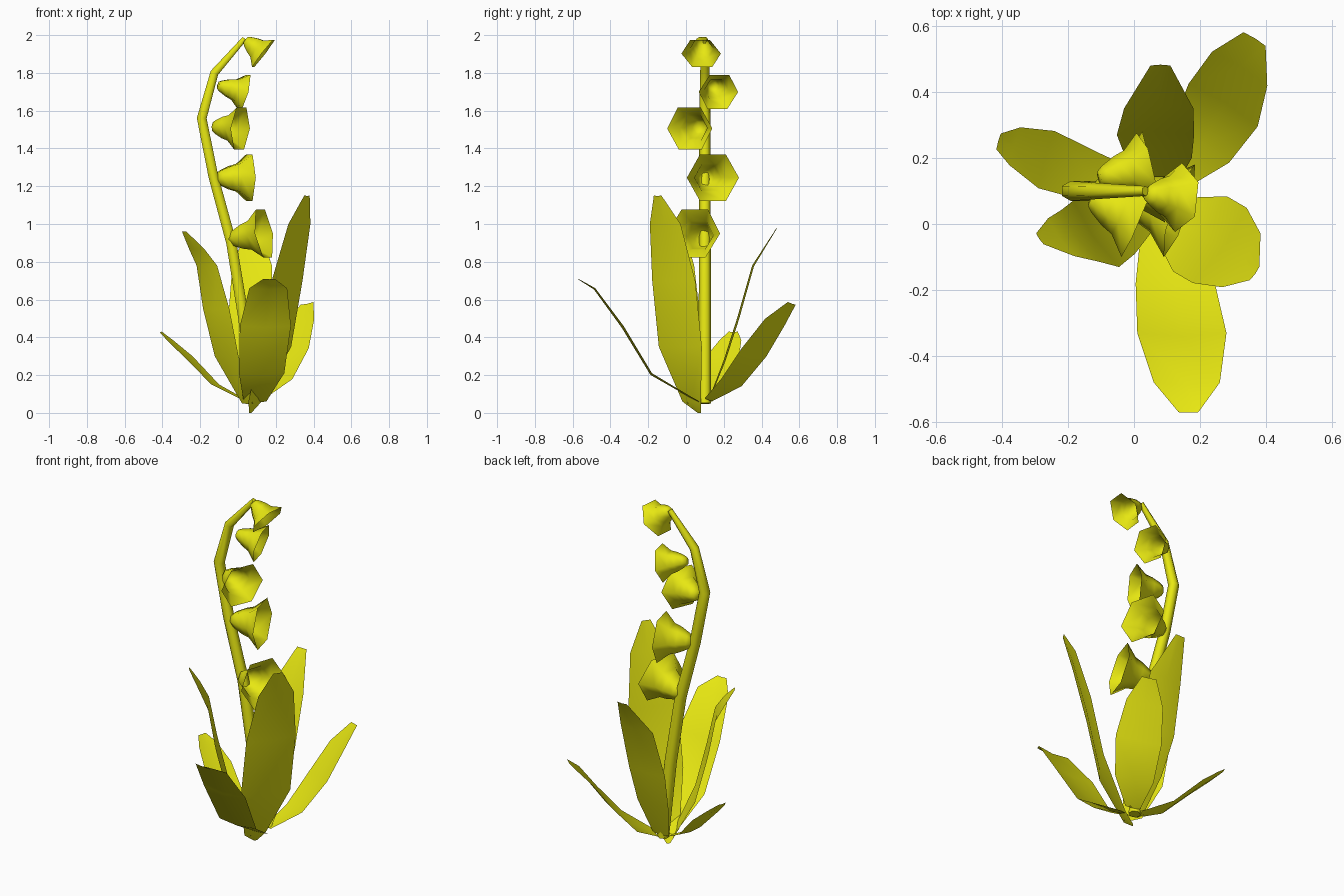
import bpy
import bmesh
from math import cos, sin, tau, radians
from mathutils import Vector

cube = bpy.data.objects.get("Cube")
if cube:
    bpy.data.objects.remove(cube, do_unlink=True)

yellow = bpy.data.materials.new("bright yellow")
yellow.use_nodes = True
COLOUR = (0.8, 0.8, 0.006, 1)
yellow.diffuse_color = COLOUR
yellow.node_tree.nodes["Principled BSDF"].inputs["Base Color"].default_value = COLOUR


def skin(name, rows, closed=False, cap=False):
    """Bridge rows of points into a smooth surface."""
    bm = bmesh.new()
    rings = [[bm.verts.new(p) for p in row] for row in rows]
    n = len(rows[0])
    for a, b in zip(rings, rings[1:]):
        for i in range(n if closed else n - 1):
            j = (i + 1) % n
            bm.faces.new((a[i], a[j], b[j], b[i]))
    if cap:
        bm.faces.new(rings[0][::-1])
    mesh = bpy.data.meshes.new(name)
    bm.to_mesh(mesh)
    bm.free()
    mesh.materials.append(yellow)
    obj = bpy.data.objects.new(name, mesh)
    bpy.context.collection.objects.link(obj)
    bpy.ops.object.select_all(action="DESELECT")
    obj.select_set(True)
    bpy.context.view_layer.objects.active = obj
    bpy.ops.object.shade_smooth_by_angle(angle=radians(60))
    return obj


def leaf(name, side, spine):
    """Spine entries are (x, y, z, half width); side points across the blade."""
    side = Vector(side).normalized()
    pts = [Vector(s[:3]) for s in spine]
    rows = []
    for i, p in enumerate(pts):
        along = pts[min(i + 1, len(pts) - 1)] - pts[max(i - 1, 0)]
        up = along.cross(side).normalized()
        if up.z < 0:
            up = -up
        w = side * spine[i][3]
        rows.append([p - w, p - up * spine[i][3] * 0.1, p + w])
    skin(name, rows)


# Leaves around the base
leaf("front_leaf", (1, 0, 0), [
    (0.09, 0.07, 0.06, 0.06), (0.125, -0.18, 0.21, 0.12), (0.145, -0.33, 0.46, 0.135),
    (0.16, -0.48, 0.66, 0.10), (0.165, -0.57, 0.71, 0.03)])
leaf("tall_left_leaf", (0.58, 0.81, 0), [
    (0.065, 0.07, 0.0, 0.01), (0.09, 0.03, 0.06, 0.06), (0.2, -0.03, 0.35, 0.14),
    (0.26, -0.065, 0.7, 0.14), (0.325, -0.11, 1.0, 0.10), (0.365, -0.15, 1.15, 0.025)])
leaf("back_left_leaf", (0.84, -0.52, 0.18), [
    (0.11, 0.12, 0.07, 0.04), (0.2, 0.24, 0.16, 0.105), (0.27, 0.36, 0.32, 0.125),
    (0.32, 0.47, 0.48, 0.10), (0.365, 0.56, 0.58, 0.04)])
leaf("back_leaf", (1, 0, 0), [
    (0.08, 0.12, 0.07, 0.05), (0.075, 0.2, 0.28, 0.10), (0.065, 0.27, 0.5, 0.117),
    (0.075, 0.35, 0.78, 0.105), (0.08, 0.48, 0.98, 0.03)])
leaf("low_right_leaf", (0.27, 0.96, 0), [
    (0.05, 0.1, 0.06, 0.04), (-0.12, 0.14, 0.15, 0.075), (-0.265, 0.195, 0.3, 0.09),
    (-0.36, 0.235, 0.385, 0.06), (-0.41, 0.25, 0.43, 0.025)])
leaf("right_leaf", (0.57, -0.82, 0), [
    (0.05, 0.05, 0.05, 0.05), (-0.06, 0.0, 0.3, 0.11), (-0.115, -0.03, 0.55, 0.122),
    (-0.165, -0.035, 0.78, 0.095), (-0.22, -0.04, 0.87, 0.07), (-0.285, -0.045, 0.96, 0.02)])

# Arching stem
curve = bpy.data.curves.new("stem", "CURVE")
curve.dimensions = "3D"
curve.bevel_depth = 0.03
curve.bevel_resolution = 1
curve.use_fill_caps = True
path = [(0.08, 0.05, 1.1), (0.03, 0.5, 1.1), (-0.035, 0.9, 1.05), (-0.13, 1.25, 1),
        (-0.192, 1.56, 1), (-0.125, 1.8, 0.85), (0.035, 1.982, 0.5)]
spline = curve.splines.new("POLY")
spline.points.add(len(path) - 1)
for point, (x, z, r) in zip(spline.points, path):
    point.co = (x, 0.1, z, 1)
    point.radius = r
curve.materials.append(yellow)
bpy.context.collection.objects.link(bpy.data.objects.new("stem", curve))

# Six-sided bell flowers: tip, axis, length, mouth radius
BELL = [(0, 0.2), (0.12, 0.32), (0.4, 0.5), (0.65, 0.6), (1, 1)]


def bell(name, tip, axis, length, radius):
    d = Vector(axis).normalized()
    u = Vector((0, 0, 1)).cross(d).normalized()
    v = d.cross(u)
    rows = []
    for t, r in BELL:
        centre = Vector(tip) + d * length * t
        rows.append([centre + (u * cos(k * tau / 6) + v * sin(k * tau / 6)) * radius * r
                     for k in range(6)])
    skin(name, rows, closed=True, cap=True)


flowers = [
    ((0.04, 0.09, 1.975), (0.78, -0.08, -0.6), 0.12, 0.105),
    ((-0.105, 0.14, 1.735), (0.95, 0.22, -0.25), 0.145, 0.107),
    ((-0.13, 0.08, 1.515), (0.9, -0.38, -0.06), 0.155, 0.13),
    ((-0.11, 0.10, 1.245), (1, 0.25, 0), 0.175, 0.142),
    ((-0.04, 0.10, 0.92), (0.95, -0.32, 0.16), 0.19, 0.148),
]
for i, spec in enumerate(flowers, 1):
    bell(f"bell_flower_{i}", *spec)
